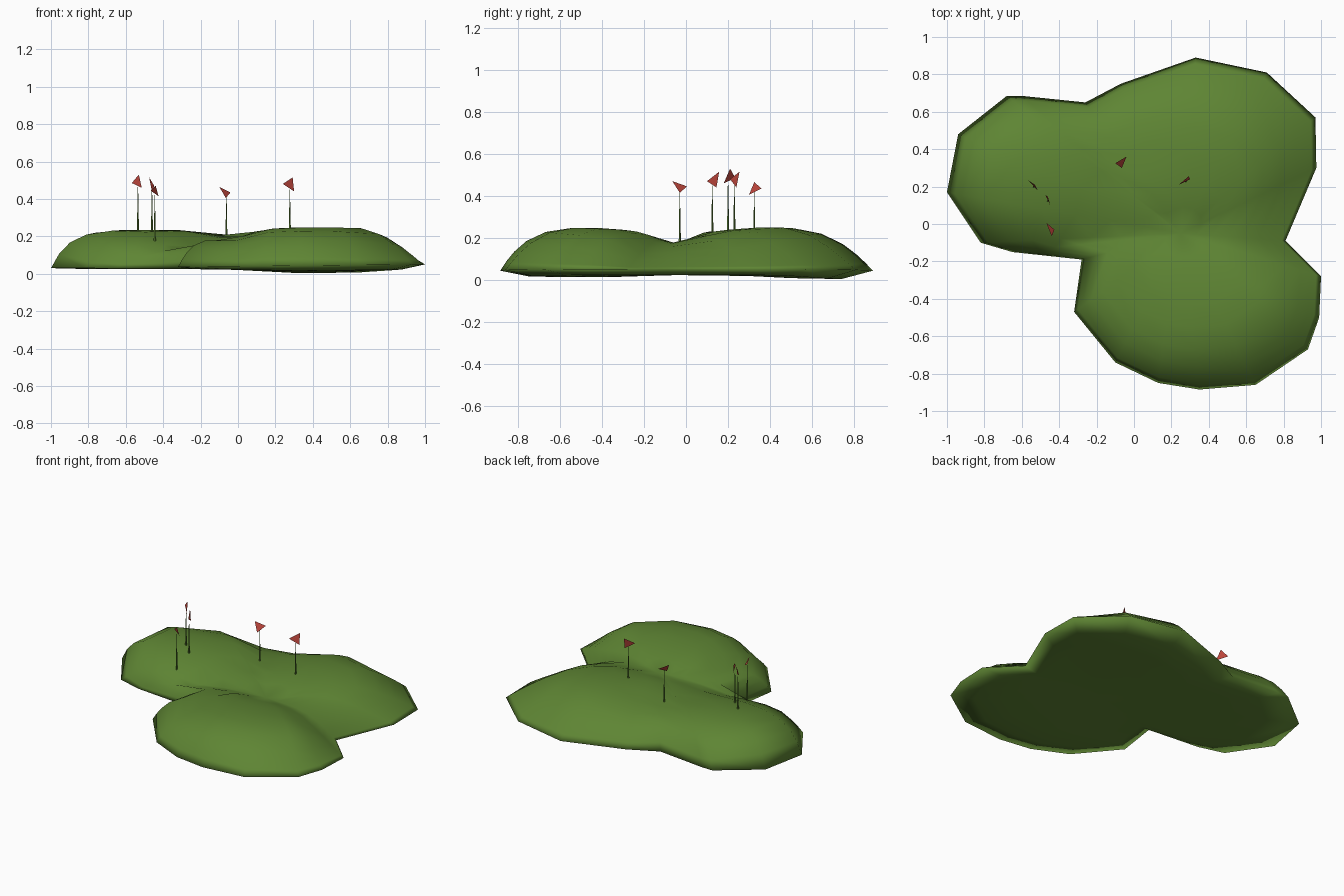
import bpy
import bmesh
from math import exp
from mathutils import Vector
from mathutils.geometry import intersect_point_line

default_cube = bpy.data.objects.get("Cube")
if default_cube:
    bpy.data.objects.remove(default_cube, do_unlink=True)


def make_material(name, colour):
    material = bpy.data.materials.new(name)
    material.use_nodes = True
    material.diffuse_color = (*colour, 1)
    shader = material.node_tree.nodes["Principled BSDF"]
    shader.inputs["Base Color"].default_value = (*colour, 1)
    shader.inputs["Roughness"].default_value = 0.9
    return material


def finish_object(name, bm, material, smooth):
    """Turn a bmesh into a scene object with one material."""
    mesh = bpy.data.meshes.new(name)
    for face in bm.faces:
        face.smooth = smooth
    bm.to_mesh(mesh)
    bm.free()
    mesh.materials.append(material)
    scene_object = bpy.data.objects.new(name, mesh)
    bpy.context.collection.objects.link(scene_object)
    return scene_object


grass_green = make_material("grass green", (0.113, 0.235, 0.034))
flag_red = make_material("flag red", (0.5, 0.06, 0.045))

# Shoreline of the three-lobed mound, clockwise from the west
outline = [Vector(point) for point in (
    (-1, .17), (-.94, .48), (-.68, .685), (-.6, .685), (-.26, .65), (-.07, .75),
    (.33, .89), (.71, .81), (.97, .57), (.975, .3), (.81, -.09), (1, -.28),
    (.99, -.5), (.93, -.67), (.65, -.86), (.35, -.885), (.13, -.85),
    (-.1, -.74), (-.32, -.47), (-.28, -.19), (-.65, -.15), (-.82, -.1))]
centre = Vector((.25, -.05))


def edge_distance(point):
    """Distance from a point to the nearest stretch of shoreline."""
    nearest = []
    for index, start in enumerate(outline):
        end = outline[(index + 1) % len(outline)]
        foot, fraction = intersect_point_line(point, start, end)
        foot = start.lerp(end, max(0, min(1, fraction)))
        nearest.append((Vector(foot[:2]) - point).length)
    return min(nearest)


def rim_height(point):
    return .04 + .01 * point.x


def bump(distance, width):
    return exp(-(distance / width) ** 2)


def top_height(point):
    """Rounded hills with a valley across and a shallow saddle."""
    across = point.y + .05
    valley = .05 * bump(across, .12) + .025 * bump(across, .3)
    # The valley fades out on the western lobe
    valley *= max(0, min(1, 1 + (point.x + .2) * 2.5))
    saddle = .055 * bump(point.x + .05, .15)
    hill = .245 + .018 * point.x - max(valley, saddle)
    # Banks are steep in the south and west, gentle in the north and east
    steepness = 4.6 - .7 * point.y - 3 * point.x
    slope = 1 - min(edge_distance(point) / .5, 1)
    rim = rim_height(point)
    return rim + (hill - rim) * (1 - slope ** max(steepness, 1.9))


def bottom_height(point):
    north_sag = .025 * bump((point - Vector((.45, .7))).length, .35)
    south_sag = .014 * bump((point - Vector((.4, -.5))).length, .35)
    return .025 - north_sag - south_sag


def add_ring(bm, scale, height):
    ring = []
    for point in outline:
        place = centre.lerp(point, scale)
        ring.append(bm.verts.new((place.x, place.y, height(place))))
    return ring


# Ground: rings run from the underside, around the rim and over the hills
ground = bmesh.new()
rings = [add_ring(ground, scale, bottom_height) for scale in (.4, .65, .84)]
rings.append(add_ring(ground, 1, rim_height))
top_scales = (.965, .92, .85, .74, .6, .45, .3, .15)
rings += [add_ring(ground, scale, top_height) for scale in top_scales]
count = len(outline)
for lower, upper in zip(rings, rings[1:]):
    for index in range(count):
        following = (index + 1) % count
        ground.faces.new((lower[index], lower[following],
                          upper[following], upper[index]))
for ring, height in ((rings[0], bottom_height), (rings[-1], top_height)):
    hub = ground.verts.new((centre.x, centre.y, height(centre)))
    for index in range(count):
        ground.faces.new((hub, ring[index], ring[(index + 1) % count]))
bmesh.ops.recalc_face_normals(ground, faces=ground.faces[:])
finish_object("ground", ground, grass_green, True)

# Pole position and top, followed by the three corners of its pennant
flags = (
    ((-.535, .2, .465), (-.515, .18, .46), (-.53, .21, .53), (-.568, .235, .485)),
    ((-.46, .125, .45), (-.448, .1, .47), (-.475, .158, .515), (-.46, .145, .44)),
    ((-.445, -.03, .42), (-.44, -.065, .47), (-.468, .005, .445), (-.425, -.03, .415)),
    ((-.062, .325, .42), (-.1, .325, .465), (-.04, .36, .435), (-.065, .3, .405)),
    ((.277, .23, .45), (.24, .21, .48), (.292, .255, .515), (.3, .24, .44)),
)

for number, (pole_top, *corners) in enumerate(flags, 1):
    # Slim tapered pole, its foot sunk slightly into the grass
    tip = Vector(pole_top)
    foot = top_height(tip.xy) - .01
    pole = bmesh.new()
    bmesh.ops.create_cone(pole, cap_ends=True, segments=5, radius1=.006,
                          radius2=.001, depth=tip.z - foot)
    bmesh.ops.translate(pole, verts=pole.verts[:],
                        vec=(tip.x, tip.y, (tip.z + foot) / 2))
    finish_object(f"flag_pole_{number}", pole, grass_green, False)

    # Flat triangular pennant
    pennant = bmesh.new()
    pennant.faces.new([pennant.verts.new(corner) for corner in corners])
    finish_object(f"pennant_{number}", pennant, flag_red, False)
